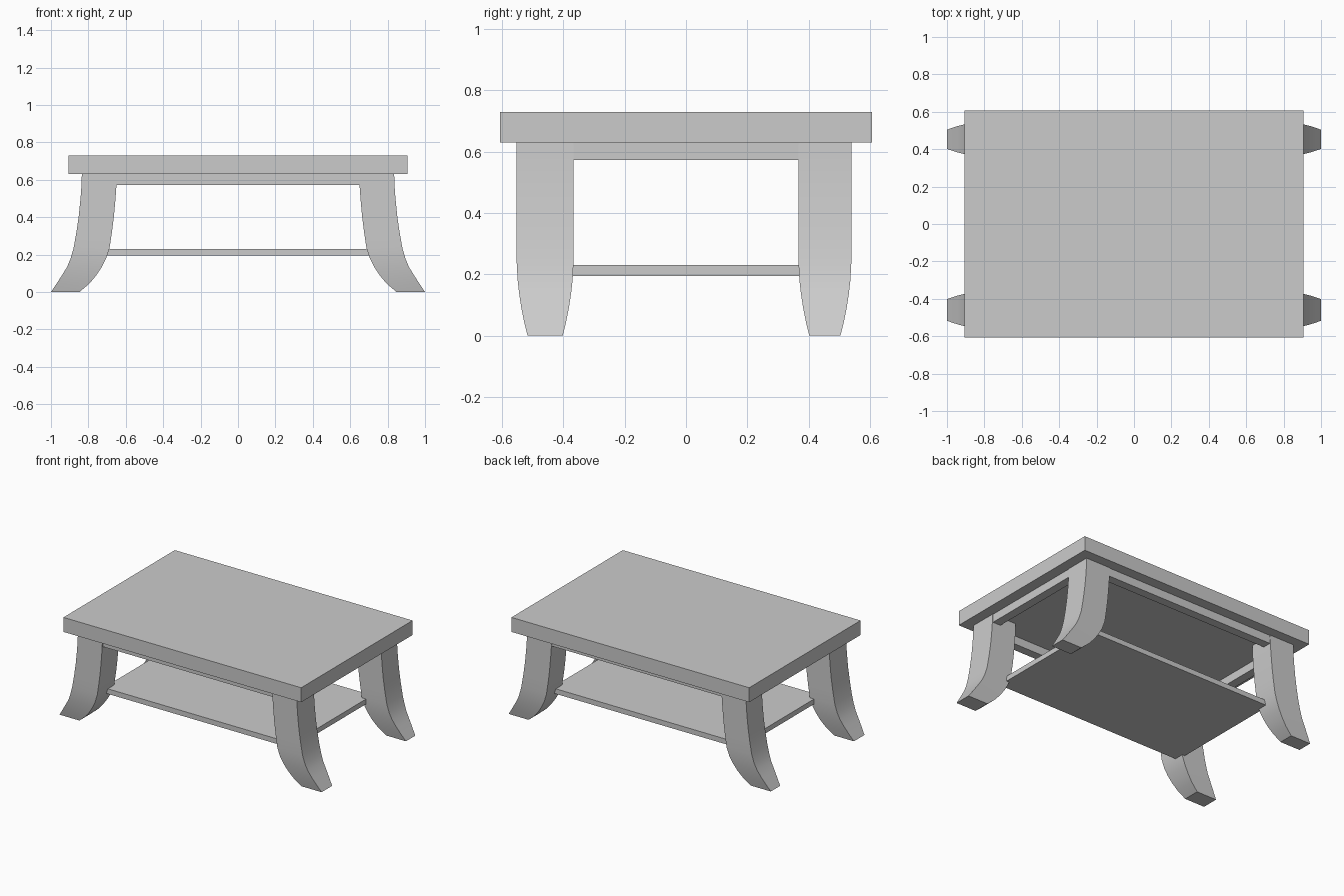
import bpy, bmesh

if "Cube" in bpy.data.objects:
    bpy.data.objects.remove(bpy.data.objects["Cube"])


def box(name, x0, x1, y0, y1, z0, z1):
    bpy.ops.mesh.primitive_cube_add(size=1, location=((x0 + x1) / 2, (y0 + y1) / 2, (z0 + z1) / 2))
    ob = bpy.context.object
    ob.name = name
    ob.scale = (x1 - x0, y1 - y0, z1 - z0)
    bpy.ops.object.transform_apply(location=False, rotation=False, scale=True)
    return ob


# Leg sections: height, inner x, outer x, inset of each side face
SECTIONS = [
    (0.00, 0.848, 1.000, 0.035),
    (0.045, 0.795, 0.970, 0.024),
    (0.09, 0.757, 0.941, 0.015),
    (0.136, 0.727, 0.913, 0.008),
    (0.18, 0.705, 0.895, 0.003),
    (0.235, 0.687, 0.879, 0.0),
    (0.32, 0.674, 0.864, 0.0),
    (0.41, 0.663, 0.851, 0.0),
    (0.50, 0.655, 0.842, 0.0),
    (0.57, 0.650, 0.837, 0.0),
    (0.63, 0.648, 0.835, 0.0),
]


def leg(name, side, y0, y1):
    bm = bmesh.new()
    rings = []
    for z, xi, xo, t in SECTIONS:
        pts = [(xi, y0 + t), (xo, y0 + t), (xo, y1 - t), (xi, y1 - t)]
        rings.append([bm.verts.new((side * x, y, z)) for x, y in pts])
    for a, b in zip(rings, rings[1:]):
        for i in range(4):
            j = (i + 1) % 4
            bm.faces.new((a[i], a[j], b[j], b[i]))
    bm.faces.new(rings[0])
    bm.faces.new(rings[-1])
    bmesh.ops.recalc_face_normals(bm, faces=bm.faces)
    me = bpy.data.meshes.new(name)
    bm.to_mesh(me)
    bm.free()
    ob = bpy.data.objects.new(name, me)
    bpy.context.collection.objects.link(ob)
    bpy.ops.object.select_all(action='DESELECT')
    ob.select_set(True)
    bpy.context.view_layer.objects.active = ob
    bpy.ops.object.shade_smooth_by_angle()


# Top and lower shelf (shelf corners sink into the legs)
box("table_top", -0.907, 0.907, -0.607, 0.607, 0.63, 0.73)
box("shelf", -0.72, 0.72, -0.435, 0.435, 0.195, 0.23)

# Curved legs; the front pair is slightly wider
for side, label in ((-1, "left"), (1, "right")):
    leg("front_leg_" + label, side, -0.552, -0.367)
    leg("back_leg_" + label, side, 0.367, 0.539)

# Apron boards between the legs
T = 0.06
box("apron_front", -0.66, 0.66, -0.545, -0.545 + T, 0.573, 0.63)
box("apron_back", -0.66, 0.66, 0.535 - T, 0.535, 0.573, 0.63)
box("apron_left", -0.832, -0.832 + T, -0.375, 0.375, 0.573, 0.63)
box("apron_right", 0.832 - T, 0.832, -0.375, 0.375, 0.573, 0.63)
